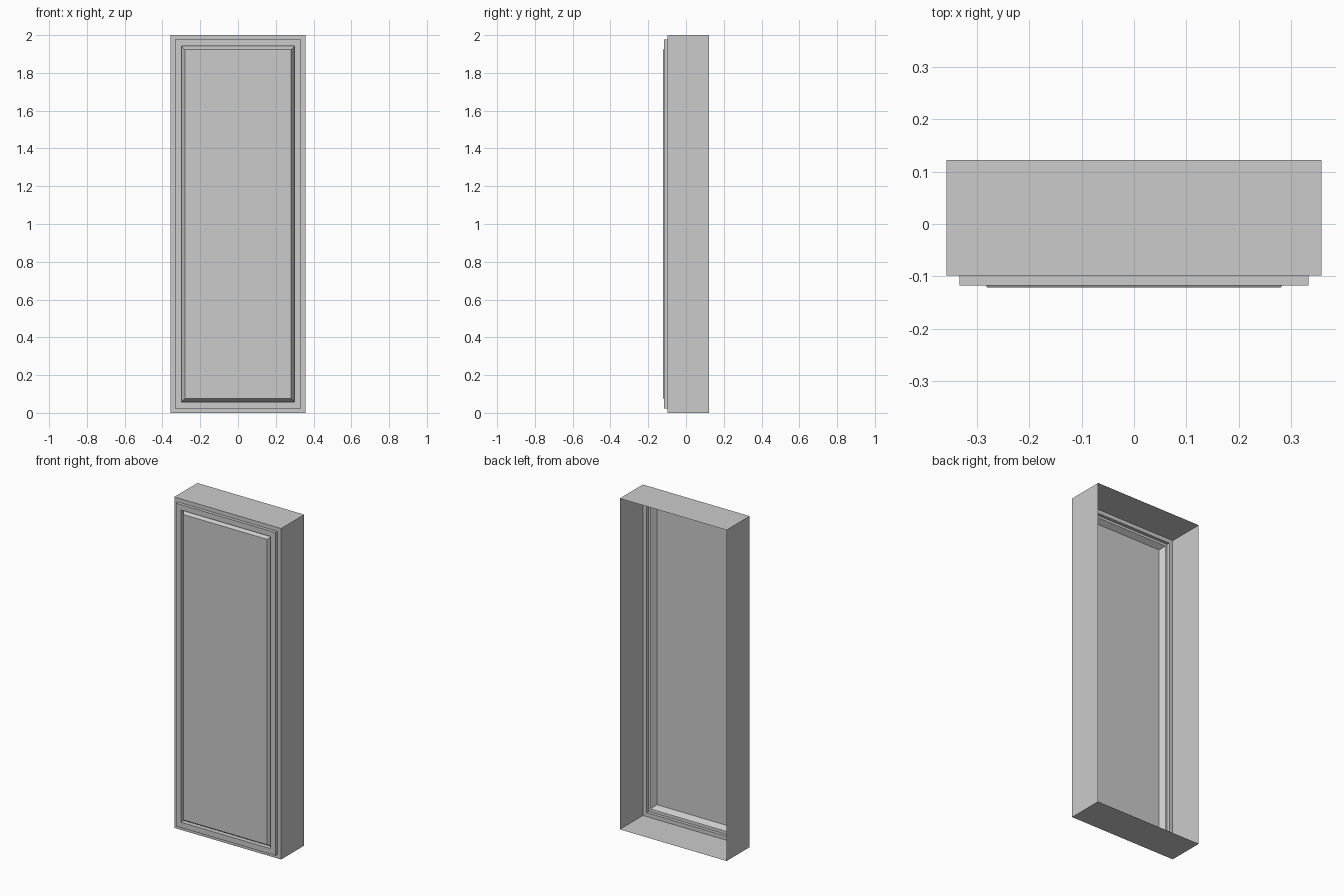
import bpy, bmesh

if "Cube" in bpy.data.objects:
    bpy.data.objects.remove(bpy.data.objects["Cube"])

HALF_W, HEIGHT = 0.357, 2.0

# Cross-section from the open back rim to the raised panel: (inset from outline, y)
PROFILE = [
    (0.0, 0.122),     # open back rim
    (0.0, -0.098),    # outer side
    (0.024, -0.098),  # stepped ledge
    (0.024, -0.117),  # raised frame, outer edge
    (0.057, -0.117),  # raised frame, inner edge
    (0.057, -0.090),  # groove bottom
    (0.077, -0.121),  # bevel up to the centre panel
]


def ring(bm, inset, y):
    """Rectangular loop, anticlockwise as seen from the front."""
    x, lo, hi = HALF_W - inset, inset, HEIGHT - inset
    return [bm.verts.new((px, y, pz))
            for px, pz in ((-x, lo), (x, lo), (x, hi), (-x, hi))]


# Panelled front shell, open at the back
bm = bmesh.new()
rings = [ring(bm, inset, y) for inset, y in PROFILE]
for a, b in zip(rings, rings[1:]):
    for i in range(4):
        j = (i + 1) % 4
        bm.faces.new((a[i], a[j], b[j], b[i]))

# Centre panel
bm.faces.new(rings[-1])

mesh = bpy.data.meshes.new("panelled_door_shell")
bm.to_mesh(mesh)
bm.free()
door = bpy.data.objects.new("panelled_door_shell", mesh)
bpy.context.collection.objects.link(door)
